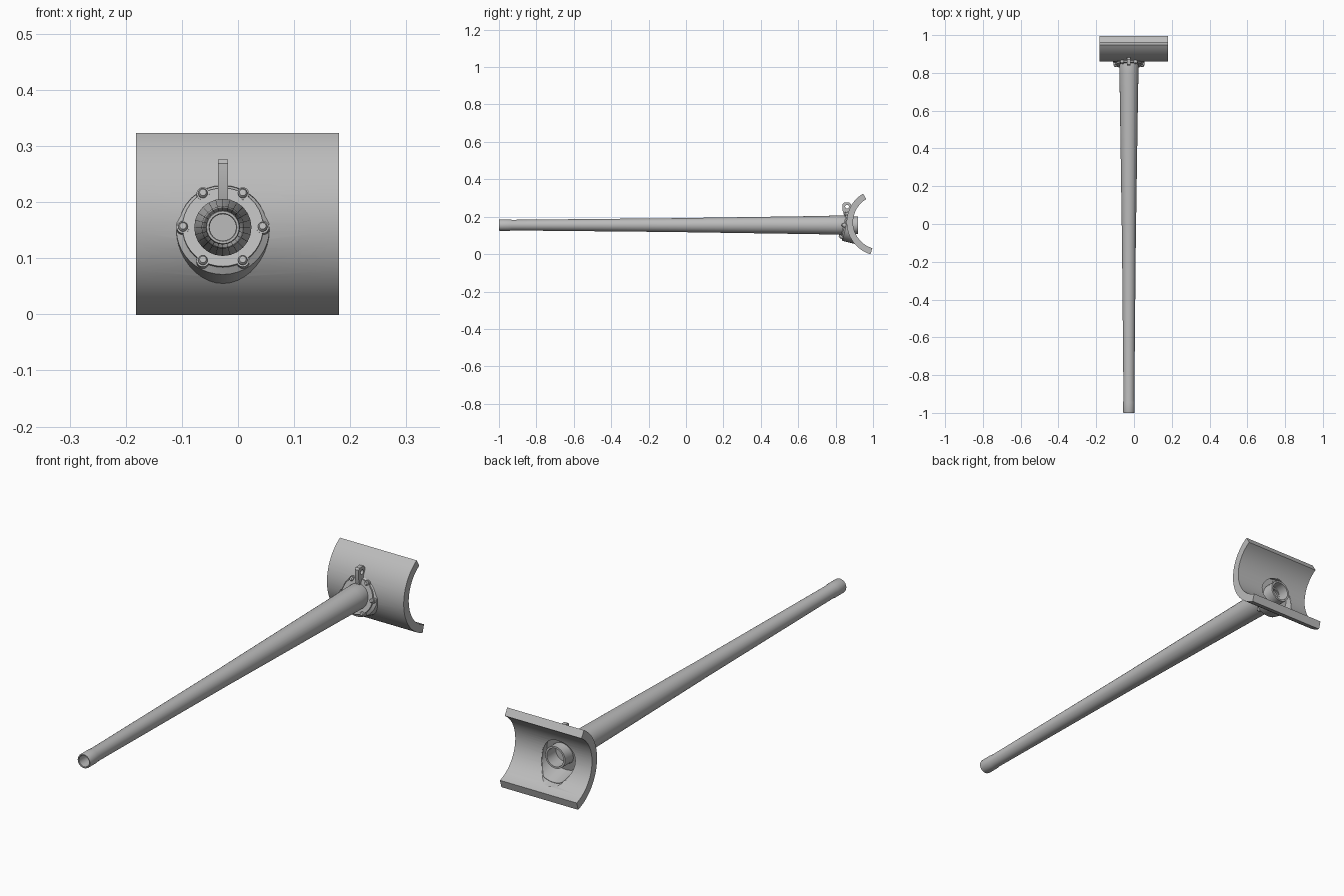
import bpy, bmesh, math
from mathutils import Matrix, Vector

if "Cube" in bpy.data.objects:
    bpy.data.objects.remove(bpy.data.objects["Cube"])

AX, AZ = -0.027, 0.155            # barrel axis
CY, CZ, R_OUT, R_IN = 1.037, 0.17, 0.178, 0.144   # shield arc centre and radii
TILT = math.radians(14)

grey = bpy.data.materials.new("steel_grey")
grey.diffuse_color = (0.5, 0.5, 0.5, 1)
grey.use_nodes = True
grey.node_tree.nodes["Principled BSDF"].inputs["Base Color"].default_value = grey.diffuse_color

# local z points forwards; the collar frame also leans upwards
FORWARD = Matrix.Translation((AX, 0, AZ)) @ Matrix.Rotation(math.pi / 2, 4, 'X')
COLLAR = Matrix.Translation((AX, 0.843, AZ)) @ Matrix.Rotation(math.pi / 2 - TILT, 4, 'X')


def finish(name, bm, matrix=Matrix()):
    bmesh.ops.remove_doubles(bm, verts=bm.verts, dist=1e-6)
    bmesh.ops.recalc_face_normals(bm, faces=bm.faces)
    bm.transform(matrix)
    mesh = bpy.data.meshes.new(name)
    bm.to_mesh(mesh)
    bm.free()
    mesh.materials.append(grey)
    ob = bpy.data.objects.new(name, mesh)
    bpy.context.collection.objects.link(ob)
    return ob


def lathe(name, profile, matrix, n=32):
    """Spin (radius, height) points about local z."""
    bm = bmesh.new()
    vs = [bm.verts.new((r, 0, h)) for r, h in profile]
    es = [bm.edges.new(p) for p in zip(vs, vs[1:])]
    bmesh.ops.spin(bm, geom=vs + es, cent=(0, 0, 0), axis=(0, 0, 1),
                   angle=2 * math.pi, steps=n, use_duplicate=False)
    return finish(name, bm, matrix)


def extrude_yz(name, pts, x0, x1):
    """Extrude a (y, z) outline along x."""
    bm = bmesh.new()
    face = bm.faces.new([bm.verts.new((x0, y, z)) for y, z in pts])
    new = bmesh.ops.extrude_face_region(bm, geom=[face])["geom"]
    bmesh.ops.translate(bm, vec=(x1 - x0, 0, 0),
                        verts=[v for v in new if isinstance(v, bmesh.types.BMVert)])
    return finish(name, bm)


def boolean(ob, cutter, op='DIFFERENCE'):
    mod = ob.modifiers.new("cut", 'BOOLEAN')
    mod.operation, mod.object, mod.solver = op, cutter, 'EXACT'
    bpy.context.view_layer.update()
    ob_eval = ob.evaluated_get(bpy.context.evaluated_depsgraph_get())
    mesh = bpy.data.meshes.new_from_object(ob_eval)
    ob.modifiers.clear()
    ob.data = mesh
    bpy.data.objects.remove(cutter)


def circle(cy, cz, r, n, a0=0.0, a1=2 * math.pi, closed=False):
    return [(cy + r * math.cos(a0 + (a1 - a0) * i / n), cz + r * math.sin(a0 + (a1 - a0) * i / n))
            for i in range(n if closed else n + 1)]


# curved shield with a round opening
a_top = math.atan2(0.153, -0.09)
a_bot = math.atan2(-0.17, -0.05) + 2 * math.pi
arc = circle(CY, CZ, R_OUT, 28, a_top, a_bot) + circle(CY, CZ, R_IN, 28, a_bot, a_top)
shield = extrude_yz("curved_shield", arc, -0.182, 0.18)
boolean(shield, lathe("opening_cutter", [(0, 0.1), (0.079, 0.1), (0.079, -0.14), (0, -0.14)], COLLAR))

# collar, trimmed flush with the inner face of the shield
collar = lathe("collar", [(0.04, -0.004), (0.07, -0.004), (0.083, -0.014), (0.083, -0.11),
                          (0.077, -0.11), (0.077, -0.022), (0.04, -0.022), (0.04, -0.004)],
               COLLAR, 40)
boolean(collar, extrude_yz("trim_cutter", circle(CY, CZ, R_IN + 0.001, 64, closed=True), -0.3, 0.3))

# bolted ring with lobes and bolts
lathe("bolt_ring", [(0.04, -0.01), (0.072, -0.01), (0.072, 0.002), (0.04, 0.002), (0.04, -0.01)], COLLAR, 40)
for i in range(6):
    a = i * math.pi / 3
    spot = COLLAR @ Matrix.Translation((0.071 * math.cos(a), 0.071 * math.sin(a), 0))
    lathe("ring_lobe", [(0, -0.012), (0.0115, -0.012), (0.0115, 0.0025), (0, 0.0025)], spot, 16)
    lathe("bolt", [(0, 0), (0.0085, 0), (0.0085, 0.007), (0.006, 0.011), (0, 0.011)], spot, 12)

# lifting lug with an eye
lug = extrude_yz("lifting_lug", [(0.845, 0.205), (0.838, 0.232), (0.838, 0.269), (0.845, 0.276),
                                 (0.872, 0.276), (0.882, 0.266), (0.882, 0.205)], -0.036, -0.018)
boolean(lug, extrude_yz("eye_cutter", circle(0.861, 0.254, 0.01, 16, closed=True), -0.1, 0.1))

# hollow tapered barrel, from muzzle bore to rear socket (local z is -y)
lathe("barrel", [(0, 0.9), (0.0235, 0.9), (0.0235, 0.998), (0.025, 1.0), (0.029, 1.0), (0.0305, 0.995),
                 (0.0305, 0.945), (0.0285, 0.93), (0.037, 0.05), (0.038, 0.0), (0.0485, -0.7),
                 (0.051, -0.8), (0.051, -0.85), (0.047, -0.865), (0.047, -0.92), (0.039, -0.92),
                 (0.039, -0.86), (0, -0.86)], FORWARD, 24)

# smooth shading with crisp edges
for ob in bpy.context.scene.objects:
    ob.select_set(True)
    bpy.context.view_layer.objects.active = ob
bpy.ops.object.shade_smooth_by_angle(angle=math.radians(30))
